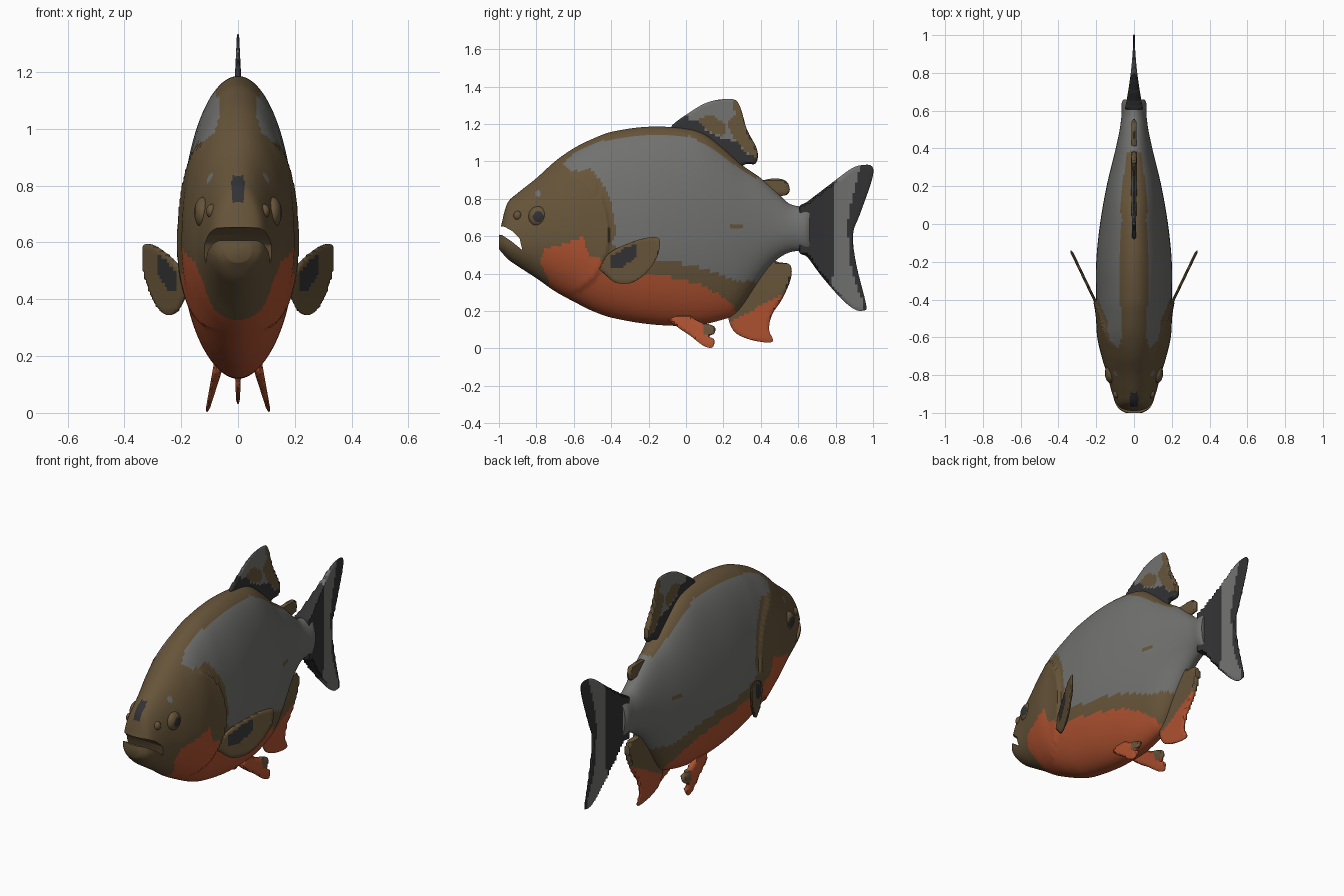
import bpy, bmesh, math
from mathutils import Vector

if "Cube" in bpy.data.objects:
    bpy.data.objects.remove(bpy.data.objects["Cube"])

# flat colours
MATS = []
for name, col in [("brown", (0.135, 0.090, 0.042)), ("grey", (0.165, 0.165, 0.158)),
                  ("red", (0.43, 0.085, 0.030)), ("charcoal", (0.032, 0.032, 0.034))]:
    m = bpy.data.materials.new(name)
    m.diffuse_color = (*col, 1)
    m.use_nodes = True
    m.node_tree.nodes["Principled BSDF"].inputs["Base Color"].default_value = m.diffuse_color
    MATS.append(m)
BROWN, GREY, RED, DARK = range(4)


def inside(poly, y, z):
    hit = False
    for (y1, z1), (y2, z2) in zip(poly, poly[1:] + poly[:1]):
        if (z1 > z) != (z2 > z) and y < (y2 - y1) * (z - z1) / (z2 - z1) + y1:
            hit = not hit
    return hit


def curve(tab, y):
    """Smooth interpolation through (y, value) points."""
    n = len(tab)
    i = max(k for k in range(n - 1) if tab[k][0] <= y + 1e-9 or k == 0)
    def slope(k):
        a, b = tab[max(k - 1, 0)], tab[min(k + 1, n - 1)]
        return (b[1] - a[1]) / (b[0] - a[0])
    (y0, v0), (y1, v1) = tab[i], tab[i + 1]
    h = y1 - y0
    t = min(max((y - y0) / h, 0), 1)
    return ((2*t**3 - 3*t*t + 1) * v0 + (t**3 - 2*t*t + t) * h * slope(i)
            + (3*t*t - 2*t**3) * v1 + (t**3 - t*t) * h * slope(i + 1))


def make(name, verts, faces, rule=None, angle=40):
    me = bpy.data.meshes.new(name)
    me.from_pydata(verts, [], faces)
    bm = bmesh.new()
    bm.from_mesh(me)
    bmesh.ops.recalc_face_normals(bm, faces=bm.faces)
    bm.to_mesh(me)
    bm.free()
    ob = bpy.data.objects.new(name, me)
    bpy.context.collection.objects.link(ob)
    finish(ob, rule, angle)
    return ob


def finish(ob, rule, angle=40):
    me = ob.data
    me.materials.clear()
    for m in MATS:
        me.materials.append(m)
    for p in me.polygons:
        p.use_smooth = True
        p.material_index = rule(p.center) if rule else BROWN
    me.set_sharp_from_angle(angle=math.radians(angle))


# body: lofted rings with top, bottom, widest height and half width along y
TOP = [(-1, .62), (-.985, .67), (-.97, .735), (-.95, .785), (-.9, .83), (-.8, .91), (-.7, 1.0), (-.6, 1.07),
       (-.5, 1.12), (-.4, 1.157), (-.2, 1.185), (0, 1.175), (.1, 1.145), (.2, 1.07), (.3, .98),
       (.4, .91), (.5, .82), (.55, .775), (.6, .76), (.66, .755)]
BOT = [(-1, .53), (-.95, .475), (-.9, .44), (-.8, .375), (-.7, .305), (-.6, .25), (-.5, .2), (-.4, .165),
       (-.2, .13), (0, .12), (.1, .13), (.2, .155), (.25, .175), (.3, .225), (.4, .375), (.45, .44),
       (.5, .485), (.55, .512), (.6, .52), (.66, .51)]
WID = [(-1, .045), (-.98, .078), (-.95, .098), (-.9, .115), (-.8, .142), (-.7, .172), (-.6, .194), (-.5, .197),
       (-.4, .2), (-.2, .2), (0, .18), (.2, .145), (.4, .097), (.5, .076), (.58, .066), (.64, .066), (.66, .055)]
MID = [(-1, .57), (-.9, .58), (-.6, .6), (0, .6), (.4, .63), (.66, .64)]
N, R = 160, 112
verts, faces = [], []
for i in range(N + 1):
    y = -1 + 1.66 * (i / N) ** 1.2
    top, bot, w, mid = (curve(t, y) for t in (TOP, BOT, WID, MID))
    for k in range(R):
        a = 2 * math.pi * k / R
        z = mid + math.cos(a) * ((top - mid) if math.cos(a) > 0 else (mid - bot))
        # raised gill cover ending in a step
        r = math.hypot((y + .66) / .25, (z - .62) / .33)
        lift = .016 * math.exp(-(1 - r) * 3.5) if r < 1 and y > -.66 else 0
        lift *= min(1, max(0, (y + .66) / .1))
        verts.append((math.sin(a) * (w + lift), y, z))
for i in range(N):
    for k in range(R):
        k2 = (k + 1) % R
        faces.append((i*R + k, i*R + k2, (i+1)*R + k2, (i+1)*R + k))
faces += [tuple(range(R)), tuple(range(N*R, N*R + R))]
body = make("body", verts, faces)

# mouth slot cut out of the snout
slot = [(-1.1, .612), (-.985, .607), (-.93, .57), (-.875, .525), (-.89, .59), (-.93, .628), (-.97, .65), (-1.1, .67)]
n = len(slot)
cutter = make("mouth_cutter", [(x, y, z) for x in (-.3, .3) for y, z in slot],
              [tuple(range(n)), tuple(range(n, 2*n))] + [(i, (i+1) % n, n + (i+1) % n, n + i) for i in range(n)])
cutter.hide_render = True
mod = body.modifiers.new("mouth", 'BOOLEAN')
mod.operation, mod.object, mod.solver = 'DIFFERENCE', cutter, 'EXACT'
deps = bpy.context.evaluated_depsgraph_get()
cut = bpy.data.meshes.new_from_object(body.evaluated_get(deps))
body.modifiers.clear()
body.data = cut
bpy.data.objects.remove(cutter)

FLANK = [(-.66, .985), (-.59, 1.05), (-.46, 1.107), (-.25, 1.14), (.02, 1.135), (.155, 1.053), (.26, .98),
         (.37, .905), (.45, .95), (.7, .9), (.7, .4), (.42, .3), (.36, .36), (.26, .36), (.18, .396), (.02, .45),
         (-.14, .465), (-.3, .5), (-.4, .55), (-.37, .636), (-.39, .72), (-.41, .823), (-.46, .9), (-.51, .957), (-.62, .947)]
BELLY = [(-.72, 0), (-.73, .36), (-.78, .46), (-.76, .53), (-.63, .565), (-.55, .6), (-.52, .5), (-.42, .46),
         (-.3, .42), (-.14, .395), (.07, .342), (.18, .29), (.26, .22), (.3, 0)]


def body_rule(c):
    if abs(c.x) < .022 and .745 < c.z < .835 and c.y < -.88:
        return DARK
    if math.hypot((c.y - .27) / .04, (c.z - .65) / .016) < 1:
        return BROWN
    if math.hypot((c.y + .79) / .014, (c.z - .825) / .02) < 1:
        return GREY
    return GREY if inside(FLANK, c.y, c.z) else RED if inside(BELLY, c.y, c.z) else BROWN


finish(body, body_rule, 50)


def fin(name, pts, thick, rule=None, place=lambda y, z: 0, side=1, step=.014):
    """Thin tapered fin from a smoothed (y, z) outline."""
    n, out = len(pts), []
    for i in range(n):
        p = [Vector(pts[(i + j) % n]) for j in (-1, 0, 1, 2)]
        for t in (0, .25, .5, .75):
            out.append(.5 * (2*p[1] + (p[2]-p[0])*t + (2*p[0] - 5*p[1] + 4*p[2] - p[3])*t*t
                             + (3*p[1] - p[0] - 3*p[2] + p[3])*t**3))
    bm = bmesh.new()
    bm.faces.new([bm.verts.new((0, *q)) for q in out])
    for ax in (0, 1):
        lo, hi = min(q[ax] for q in out), max(q[ax] for q in out)
        no = (0, 1, 0) if ax == 0 else (0, 0, 1)
        for s in range(1, int((hi - lo) / step) + 1):
            v = lo + s * step + .0013
            bmesh.ops.bisect_plane(bm, geom=bm.verts[:] + bm.edges[:] + bm.faces[:], dist=1e-5,
                                   plane_co=(0, v, v), plane_no=no)
    bm.verts.index_update()
    m, vs = len(bm.verts), []
    for s in (1, -1):
        for v in bm.verts:
            _, y, z = v.co
            t = thick(y, z) * (.3 if v.is_boundary else 1)
            vs.append((side * (place(y, z) + s * t), y, z))
    fs = []
    for f in bm.faces:
        ids = [v.index for v in f.verts]
        fs += [ids, [i + m for i in reversed(ids)]]
    for e in bm.edges:
        if e.is_boundary:
            a, b = (v.index for v in e.verts)
            fs.append([a, b, b + m, a + m])
    bm.free()
    return make(name, vs, fs, rule)


# tail fin
TAIL = [(.60, .74), (.65, .785), (.77, .877), (.877, .957), (.94, .98), (.996, .972), (.994, .9), (.93, .717),
        (.893, .61), (.91, .45), (.963, .235), (.95, .203), (.9, .209), (.823, .273), (.717, .396), (.65, .487), (.60, .53)]
EDGE = [(.2, .95), (.25, .945), (.4, .89), (.6, .868), (.72, .872), (.97, .93), (1, .93)]


def tail_rule(c):
    base = .795 - (max(0, .42 - c.z) * .3)
    return DARK if c.y < base or c.y > curve(EDGE, c.z) else GREY


fin("tail_fin", TAIL, lambda y, z: .004 + .042 * max(0, (1 - y) / .38) ** 1.8, tail_rule)

# dorsal fin
DORSAL = [(-.085, 1.175), (.02, 1.262), (.128, 1.32), (.25, 1.332), (.29, 1.29), (.326, 1.17), (.38, 1.064),
          (.374, .99), (.315, .984), (.25, .95), (.1, 1.05), (0, 1.12)]
D_DARK = [(-.12, 1.16), (0, 1.255), (.02, 1.21), (.07, 1.22), (.1, 1.17), (.2, 1.12), (.28, 1.1), (.31, 1.05),
          (.4, 1.01), (.4, .9), (.1, .95)]
D_BROWN = [(.24, 1.36), (.265, 1.25), (.22, 1.2), (.25, 1.13), (.32, 1.05), (.4, 1.01), (.45, 1.36)]
D_SPOT = [(.06, 1.22), (.13, 1.25), (.21, 1.2), (.2, 1.13), (.1, 1.175)]
fin("dorsal_fin", DORSAL, lambda y, z: .004 + .012 * max(0, min(1, (1.33 - z) / .25)),
    lambda c: DARK if inside(D_DARK, c.y, c.z) else
    BROWN if inside(D_BROWN, c.y, c.z) or inside(D_SPOT, c.y, c.z) else GREY)

# small adipose fin
fin("adipose_fin", [(.4, .885), (.44, .905), (.5, .907), (.54, .89), (.555, .85), (.54, .822), (.5, .815), (.42, .82)],
    lambda y, z: .013)

# anal fin
ANAL = [(.225, .19), (.25, .1), (.305, .06), (.385, .037), (.45, .032), (.465, .048), (.444, .1), (.46, .18),
        (.513, .262), (.56, .37), (.558, .445), (.5, .46), (.44, .47), (.36, .4), (.28, .28)]
fin("anal_fin", ANAL, lambda y, z: .005 + .012 * min(1, max(0, z / .3)),
    lambda c: RED if c.z < .155 + .53 * (c.y - .26) else BROWN)

# paired fins, eyes and nostrils
PECTORAL = [(-.475, .44), (-.45, .47), (-.38, .53), (-.246, .583), (-.166, .594), (-.14, .572), (-.155, .487),
            (-.22, .396), (-.3, .348), (-.38, .353), (-.433, .396)]
P_DARK = [(-.41, .487), (-.33, .535), (-.262, .556), (-.27, .487), (-.35, .425), (-.4, .43)]
PELVIC = [(-.09, .16), (0, .18), (.07, .144), (.15, .118), (.152, .08), (.122, .065), (.152, .045), (.14, .004),
          (.09, .016), (.02, .07), (-.04, .11)]


def ball(name, centre, radii, rule=None):
    bm = bmesh.new()
    bmesh.ops.create_icosphere(bm, subdivisions=4, radius=1)
    vs = [tuple(centre[i] + radii[i] * v.co[i] for i in range(3)) for v in bm.verts]
    fs = [[v.index for v in f.verts] for f in bm.faces]
    bm.free()
    return make(name, vs, fs, rule)


for side, tag in ((1, "right"), (-1, "left")):
    fin("pectoral_fin_" + tag, PECTORAL, lambda y, z: .008,
        lambda c: DARK if inside(P_DARK, c.y, c.z) else BROWN,
        lambda y, z: .2 + .48 * (y + .42), side)
    fin("pelvic_fin_" + tag, PELVIC, lambda y, z: .006 + .09 * max(0, z) * .8,
        lambda c: BROWN if c.y > .1 and c.z > .075 else RED,
        lambda y, z: .075 + .25 * (.14 - z), side)
    ball("eye_" + tag, (side * .122, -.79, .705), (.032, .052, .055),
         lambda c: DARK if math.hypot(c.y + .79, c.z - .705) < .029 and abs(c.x) > .122 else BROWN)
    ball("nostril_" + tag, (side * .092, -.9, .71), (.02, .022, .025))
